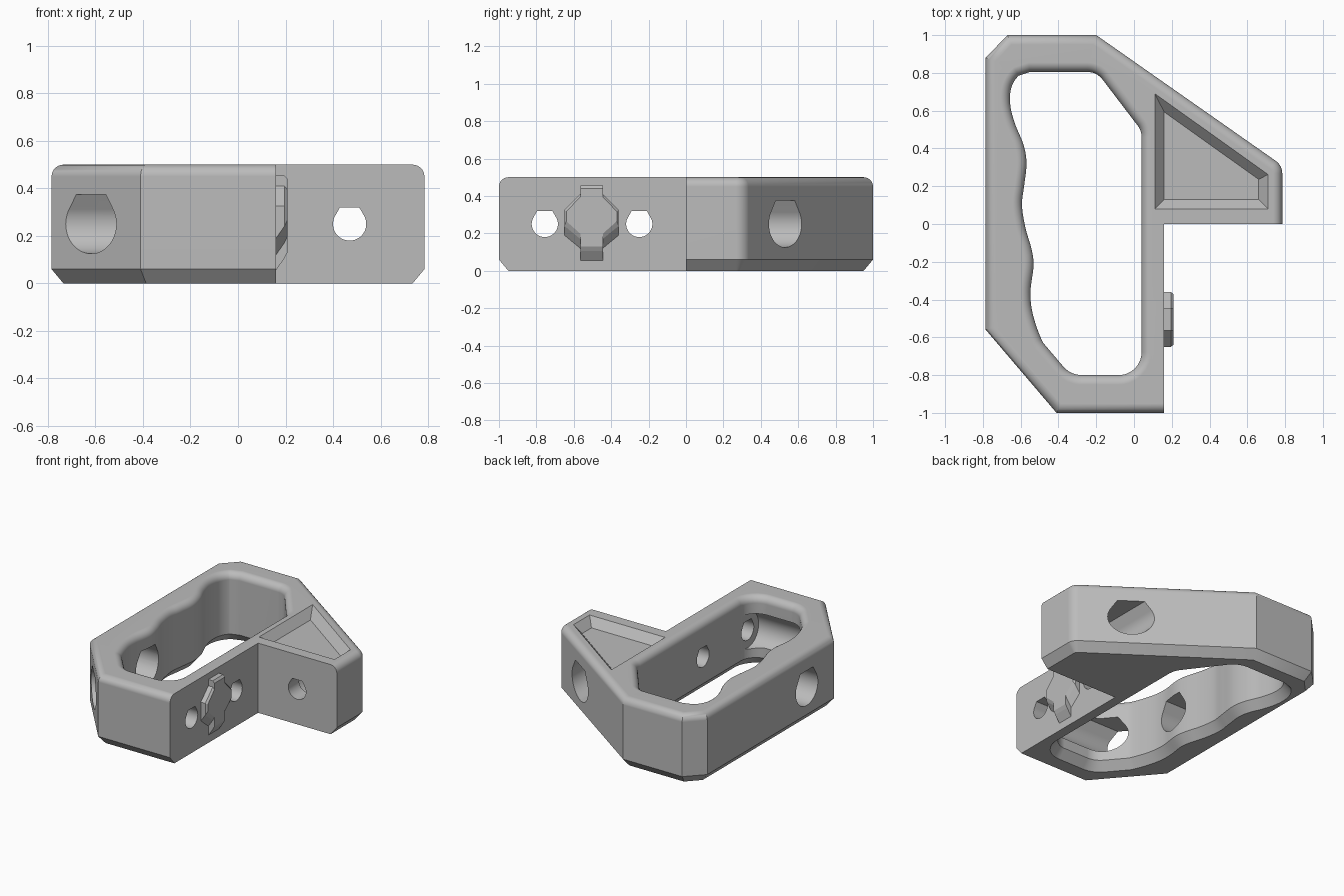
import bpy, bmesh
from math import sin, cos, pi, radians
from mathutils import Vector

if "Cube" in bpy.data.objects:
    bpy.data.objects.remove(bpy.data.objects["Cube"])

HEIGHT, CHAMFER, FILLET = 0.5, 0.06, 0.05

grey = bpy.data.materials.new("plain_grey")
grey.use_nodes = True
COLOUR = (0.5, 0.5, 0.5, 1)
grey.diffuse_color = COLOUR
for node in grey.node_tree.nodes:
    if node.type == "BSDF_PRINCIPLED":
        node.inputs["Base Color"].default_value = COLOUR


def loft(name, rings):
    """Closed solid through rings that share a point count."""
    bm = bmesh.new()
    loops = [[bm.verts.new(p) for p in ring] for ring in rings]
    for low, high in zip(loops, loops[1:]):
        for i in range(len(low)):
            j = (i + 1) % len(low)
            bm.faces.new((low[i], low[j], high[j], high[i]))
    bm.faces.new(loops[0][::-1])
    bm.faces.new(loops[-1])
    bmesh.ops.recalc_face_normals(bm, faces=bm.faces)
    mesh = bpy.data.meshes.new(name)
    bm.to_mesh(mesh)
    bm.free()
    mesh.materials.append(grey)
    obj = bpy.data.objects.new(name, mesh)
    bpy.context.collection.objects.link(obj)
    return obj


def arc_corner(before, corner, after, r, steps=8):
    """Points of a rounded corner."""
    before, corner, after = Vector(before), Vector(corner), Vector(after)
    u, v = (before - corner).normalized(), (after - corner).normalized()
    half = u.angle(v) / 2
    reach = r * cos(half) / sin(half)
    centre = corner + (u + v).normalized() * r / sin(half)
    a, b = corner + u * reach - centre, corner + v * reach - centre
    return [centre + a.lerp(b, k / steps).normalized() * r for k in range(steps + 1)]


def spline(points, steps=6):
    """Smooth curve through all points but the first and last."""
    pts = [Vector(p) for p in points]
    out = []
    for a, b, c, d in zip(pts, pts[1:], pts[2:], pts[3:]):
        for k in range(steps):
            t = k / steps
            out.append(b + (c - a) * t / 2 + (a * 2 - b * 5 + c * 4 - d) * t**2 / 2
                       + (b * 3 - a - c * 3 + d) * t**3 / 2)
    return out + [pts[-2]]


def inset(points, amount, z, fixed=()):
    """Move each edge of a counter-clockwise outline inward, except fixed ones."""
    pts = [Vector(p) for p in points]
    n = len(pts)
    edges = []
    for i in range(n):
        d = (pts[(i + 1) % n] - pts[i]).normalized()
        edges.append((Vector((-d.y, d.x)), 0 if i in fixed else amount))
    ring = []
    for i, p in enumerate(pts):
        (n1, d1), (n2, d2) = edges[i - 1], edges[i]
        det = n1.x * n2.y - n1.y * n2.x
        if abs(det) < 0.01:
            move = n1 * d1
        else:
            move = Vector((d1 * n2.y - d2 * n1.y, d2 * n1.x - d1 * n2.x)) / det
        ring.append((p.x + move.x, p.y + move.y, z))
    return ring


def edge_levels():
    """(inset, height) pairs: chamfered foot, upright wall, rounded top."""
    levels = [(0.05, 0), (0, CHAMFER)]
    for k in range(8):
        a = k / 7 * pi / 2
        levels.append((FILLET * (1 - cos(a)), HEIGHT - FILLET + FILLET * sin(a)))
    return levels


def cut(target, cutter):
    mod = target.modifiers.new("cut", "BOOLEAN")
    mod.operation, mod.solver, mod.object = "DIFFERENCE", "EXACT", cutter
    cutter.hide_render = True
    bpy.context.view_layer.objects.active = target
    bpy.ops.object.modifier_apply(modifier=mod.name)
    bpy.data.objects.remove(cutter)


def bore(axis, centre, r, start, end):
    """Horizontal hole with a flattened roof."""
    section = [(r * cos(a), r * sin(a))
               for a in (radians(150 + 240 * k / 32) for k in range(33))]
    section += [(r * 0.577, r), (-r * 0.577, r)]
    rings = []
    for s in (start, end):
        rings.append([(s, centre + a, 0.25 + b) if axis == "x" else (centre + a, s, 0.25 + b)
                      for a, b in section])
    return loft("bore_cutter", rings)


# Main body: two plain mounting faces, all other edges dressed
tip_before, tip, tip_after = (0.785, 0), (0.785, 0.31), (-0.2, 1)
outline = [(-0.785, -0.56), (-0.41, -1), (0.16, -1), (0.16, 0), tip_before]
outline += arc_corner(tip_before, tip, tip_after, 0.08)
outline += [tip_after, (-0.67, 1), (-0.785, 0.88)]
body = loft("grip_body", [inset(outline, d, z, fixed=(2, 3)) for d, z in edge_levels()])

# Hand opening with finger grooves
low_left, low_right = (-0.336, -0.8), (0.04, -0.8)
high_right, high_left = (0.04, 0.494), (-0.197, 0.805)
wave = spline([(-0.55, 0.805 + 0), (-0.61, 0.785), (-0.65, 0.72), (-0.655, 0.63),
               (-0.63, 0.53), (-0.585, 0.42), (-0.569, 0.32), (-0.582, 0.2),
               (-0.593, 0.1), (-0.575, -0.02), (-0.543, -0.13), (-0.532, -0.22),
               (-0.548, -0.36), (-0.535, -0.48), (-0.48, -0.63), (-0.4, -0.725)])
opening = [Vector((-0.55, 0.805))] + wave
opening += arc_corner(wave[-1], low_left, low_right, 0.13)
opening += arc_corner(low_left, low_right, high_right, 0.12)
opening += arc_corner(low_right, high_right, high_left, 0.1)
opening += arc_corner(high_right, high_left, (-0.55, 0.805), 0.1)
levels = [(0.05, -0.1)] + edge_levels() + [(FILLET, HEIGHT + 0.1)]
cut(body, loft("opening_cutter", [inset(opening, -d, z) for d, z in levels]))

# Sloped-wall pocket in the top of the side wing
pocket = [(0.11, 0.08), (0.71, 0.08), (0.71, 0.262), (0.11, 0.69)]
cut(body, loft("pocket_cutter", [inset(pocket, d, z) for d, z in
                                 ((0.05, 0.44), (0, HEIGHT), (0, HEIGHT + 0.1))]))

# Screw holes with wide tool access behind them
for y in (-0.755, -0.25):
    cut(body, bore("x", y, 0.125, -1, 0.039))
    cut(body, bore("x", y, 0.07, -0.05, 0.3))
cut(body, bore("y", 0.47, 0.125, 0.12, 1))
cut(body, bore("y", 0.47, 0.07, -0.1, 0.2))

# Locating key on the mounting face: half sections mirrored about its centre
KEY_Y = -0.505


def key_ring(x, half):
    right = [(x, KEY_Y + w, z) for w, z in half]
    left = [(x, KEY_Y - w, z) for w, z in reversed(half)]
    return right + left


base = [(0.06, 0.455), (0.06, 0.41), (0.145, 0.325), (0.145, 0.19), (0.06, 0.12), (0.06, 0.055)]
middle = [(w, z if z > 0.2 else z + 0.05) for w, z in base]
front = [(0.06, 0.44), (0.06, 0.395), (0.135, 0.317), (0.135, 0.265), (0.06, 0.198), (0.06, 0.13)]
key = loft("locating_key", [key_ring(0.155, base), key_ring(0.16, base),
                            key_ring(0.195, middle), key_ring(0.208, front)])

# Smooth the rounded edges, keep the flats flat
bpy.ops.object.select_all(action="DESELECT")
body.select_set(True)
bpy.context.view_layer.objects.active = body
bpy.ops.object.shade_smooth_by_angle(angle=radians(30))
normals = body.modifiers.new("flat_faces", "WEIGHTED_NORMAL")
normals.keep_sharp = True
